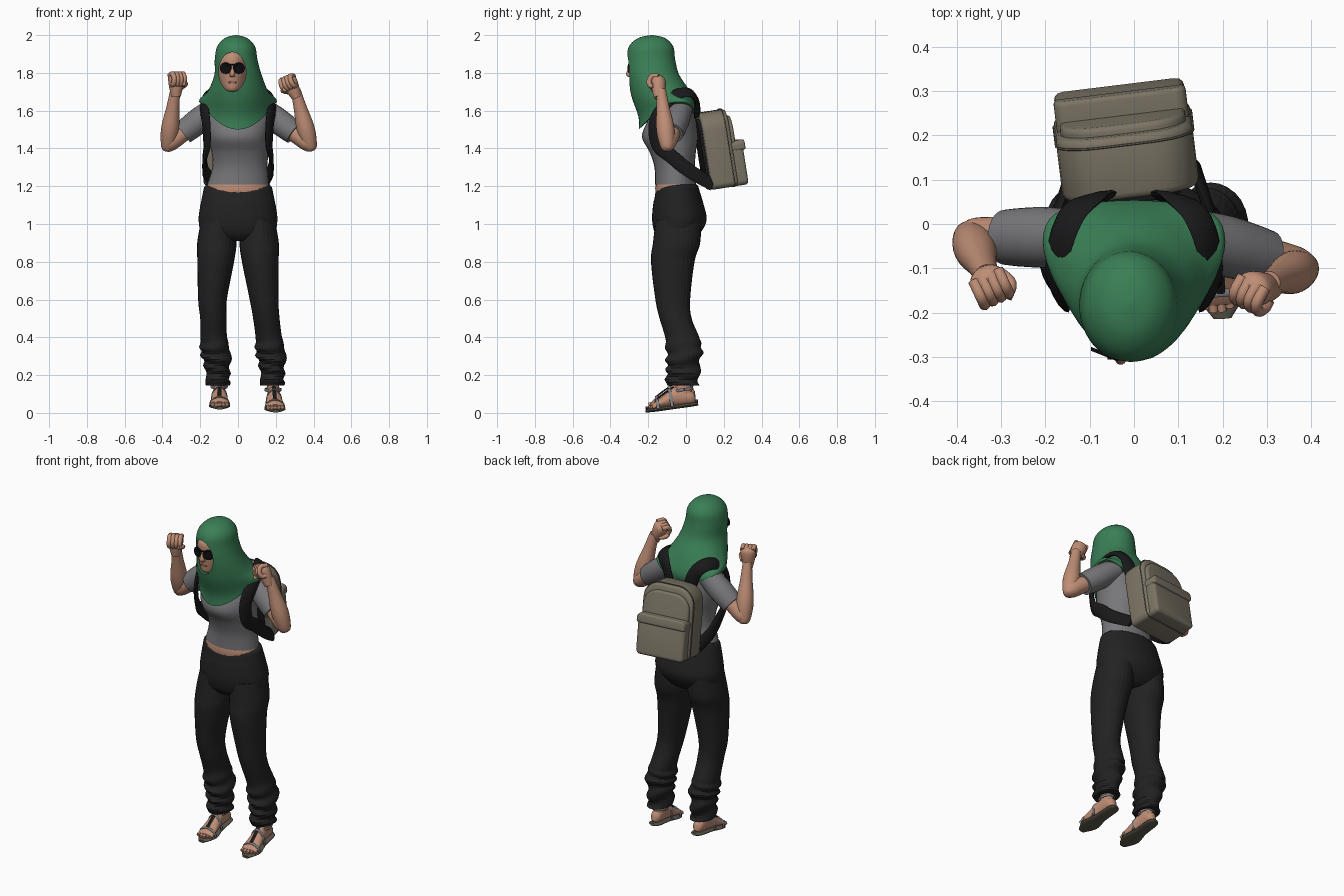
import bpy, bmesh, math
from mathutils import Vector, Matrix

X, Y, Z = Vector((1, 0, 0)), Vector((0, 1, 0)), Vector((0, 0, 1))
parts = []
if "Cube" in bpy.data.objects:
    bpy.data.objects.remove(bpy.data.objects["Cube"])

def colour(name, red, green, blue):
    material = bpy.data.materials.new(name)
    material.use_nodes = True
    material.diffuse_color = (red, green, blue, 1)
    material.node_tree.nodes["Principled BSDF"].inputs["Base Color"].default_value = (red, green, blue, 1)
    return material

scarf_green = colour("scarf green", .042, .21, .092)
shirt_grey = colour("shirt grey", .185, .185, .195)
trouser_black = colour("trouser black", .016, .016, .016)
strap_black = colour("strap black", .01, .01, .011)
skin = colour("skin", .52, .27, .18)
lip = colour("lip brown", .3, .12, .09)
lens_black = colour("lens black", .004, .004, .005)
pack_taupe = colour("pack taupe", .2, .175, .13)
seam_taupe = colour("seam taupe", .1, .088, .065)
sandal_grey = colour("sandal grey", .22, .22, .23)

def finish(name, bm, material, matrix):
    bmesh.ops.recalc_face_normals(bm, faces=bm.faces)
    mesh = bpy.data.meshes.new(name)
    bm.to_mesh(mesh)
    bm.free()
    mesh.materials.append(material)
    obj = bpy.data.objects.new(name, mesh)
    bpy.context.collection.objects.link(obj)
    obj.matrix_world = matrix or Matrix()
    parts.append(obj)
    return obj

def smooth_rows(rows, steps):
    """Run a Catmull-Rom spline through rows of numbers."""
    result = []
    for i in range(len(rows) - 1):
        nearby = rows[max(i - 1, 0)], rows[i], rows[i + 1], rows[min(i + 2, len(rows) - 1)]
        for t in (s / steps for s in range(steps)):
            result.append([q + t * ((r - p) + t * ((2 * p - 5 * q + 4 * r - w)
                           + t * (3 * (q - r) + w - p))) / 2 for p, q, r, w in zip(*nearby)])
    return result + [list(rows[-1])]

def loft(name, material, rows, normal=None, ref=Y, sides=28, steps=5, matrix=None, ripple=None):
    """Skin elliptical rings, each given as x, y, z, radius u, radius v."""
    path = smooth_rows(rows, steps)
    bm = bmesh.new()
    rings = []
    for i, row in enumerate(path):
        centre = Vector(row[:3])
        ahead, behind = path[min(i + 1, len(path) - 1)], path[max(i - 1, 0)]
        along = normal or (Vector(ahead[:3]) - Vector(behind[:3])).normalized()
        u = along.cross(ref(centre) if callable(ref) else ref).normalized()
        v = along.cross(u)
        ring = []
        for angle in (math.tau * k / sides for k in range(sides)):
            swell = ripple(centre.z, angle) if ripple else 1
            ring.append(bm.verts.new(centre + swell * (u * max(row[3], .001) * math.cos(angle)
                                                       + v * max(row[4], .001) * math.sin(angle))))
        rings.append(ring)
    for low, high in zip(rings, rings[1:]):
        for k in range(sides):
            n = (k + 1) % sides
            bm.faces.new((low[k], low[n], high[n], high[k]))
    bm.faces.new(rings[0])
    bm.faces.new(rings[-1])
    return finish(name, bm, material, matrix)

def tube(name, material, points, thick, wide=None, **options):
    return loft(name, material, [(*p, thick, wide or thick) for p in points], sides=10, **options)

def select(objects):
    for obj in bpy.context.view_layer.objects:
        obj.select_set(obj in objects)
    bpy.context.view_layer.objects.active = objects[0]

# Trousers: hips and two legs with crumpled cuffs, fused into one skin
trousers = loft("trousers", trouser_black, [
    (0, -.05, 1.21, .178, .112), (0, -.04, 1.1, .2, .135), (0, -.035, 1.02, .21, .145),
    (0, -.045, .95, .19, .12), (0, -.05, .91, .1, .08)], Z)
for vert in trousers.data.vertices:
    if vert.co.z > 1.14 and vert.co.y < -.05:
        vert.co.z -= .035 * max(0, 1 - (vert.co.x / .18) ** 2)

def crumple(z, angle):
    fade = min(max((.4 - z) * 12, 0), 1)
    return 1 + .1 * fade * math.sin(z * 90 + 2 * math.sin(angle + z * 20))

leg_sections = [(-.04, 1.02, .09, .12), (-.05, .9, .104, .125), (-.07, .8, .097, .115),
                (-.07, .6, .076, .092), (-.055, .5, .07, .085), (-.02, .4, .07, .09),
                (-.01, .33, .08, .095), (-.015, .25, .068, .088), (-.02, .145, .06, .087)]
leg_lines = ((-.105, -.112, -.118, -.135, -.13, -.128, -.12, -.11, -.105),
             (.105, .112, .118, .138, .15, .163, .172, .18, .183))
legs = [loft("trouser_leg", trouser_black, [(x, *section) for x, section in zip(line, leg_sections)],
             Z, steps=8, ripple=crumple) for line in leg_lines]
select([trousers] + legs)
bpy.ops.object.join()
parts[:] = [trousers]
fuse = trousers.modifiers.new("fuse", "REMESH")
fuse.mode, fuse.voxel_size = "VOXEL", .01
relax = trousers.modifiers.new("relax", "SMOOTH")
relax.iterations = 6
for modifier in (fuse, relax):
    bpy.ops.object.modifier_apply(modifier=modifier.name)

# Torso
loft("belly", skin, [(0, -.055, 1.12, .15, .095), (0, -.055, 1.19, .165, .108),
                     (0, -.055, 1.28, .13, .09)], Z)
loft("shirt_body", shirt_grey, [
    (0, -.055, 1.21, .163, .108), (.01, -.06, 1.3, .146, .107), (.01, -.07, 1.38, .15, .122),
    (0, -.085, 1.46, .16, .148), (0, -.075, 1.54, .17, .13), (0, -.06, 1.61, .16, .1),
    (0, -.06, 1.67, .08, .06)], Z)

# Arms with short sleeves and closed fists
def arm(side, inward, shoulder, elbow, wrist, fist, lean):
    shoulder, elbow, wrist, fist = map(Vector, (shoulder, elbow, wrist, fist))
    def limb(part, material, a, b, stations):
        loft(f"{side}_{part}", material, [(*a.lerp(b, t), r, r) for t, r in stations])
    limb("sleeve", shirt_grey, shoulder, elbow, [(-.1, .06), (.25, .068), (.5, .066), (.66, .062)])
    limb("upper_arm", skin, shoulder, elbow, [(.4, .045), (.8, .046), (1, .04), (1.12, .01)])
    limb("forearm", skin, elbow, wrist,
         [(-.13, .008), (-.06, .034), (.3, .048), (.75, .034), (1.08, .026)])
    place = (Matrix.Translation(fist) @ Matrix.Rotation(math.radians(lean), 4, "Y")
             @ Matrix.Rotation(math.radians(25 * inward), 4, "Z"))
    loft(side + "_palm", skin, [(0, 0, -.075, .025, .025), (0, 0, -.02, .038, .036),
                                (0, 0, .03, .042, .036), (0, 0, .05, .02, .018)], Z, matrix=place)
    for i, finger in enumerate(("little", "ring", "middle", "index")):
        tube(f"{side}_{finger}_finger", skin, [(inward * (i - 1.5) * .02, y, z) for y, z in (
            (.015, .036), (-.022, .045), (-.042, .02), (-.035, -.008), (-.015, -.012))],
            .0135, ref=X, matrix=place)
    tube(side + "_thumb", skin, [(inward * x, y, z) for x, y, z in (
        (.03, .01, -.03), (.044, -.025, -.01), (.02, -.05, -.005))], .013, ref=Z, matrix=place)

arm("right", 1, (-.14, -.03, 1.6), (-.37, -.03, 1.42), (-.335, -.11, 1.69), (-.328, -.13, 1.75), 0)
arm("left", -1, (.14, -.03, 1.6), (.38, -.1, 1.42), (.31, -.13, 1.69), (.28, -.145, 1.735), -25)

# Headscarf with draped hem and a face opening
scarf = loft("headscarf", scarf_green, [
    (-.01, -.18, 2, .003, .003), (-.01, -.182, 1.985, .058, .07), (-.01, -.185, 1.94, .1, .117),
    (-.01, -.185, 1.87, .113, .128), (0, -.172, 1.79, .125, .136), (0, -.135, 1.72, .158, .155),
    (0, -.1, 1.67, .198, .152), (0, -.1, 1.645, .206, .15)], Z, sides=48)
for vert in scarf.data.vertices:
    drape = min(max((1.8 - vert.co.z) / .155, 0), 1) ** 2
    side_pull = min((vert.co.x / .2) ** 2, 1)
    vert.co.z -= drape * (1 - side_pull) * (.145 if vert.co.y < -.1 else .07)
    vert.co.y += drape * side_pull * .06
cutter = loft("face_cutter", scarf_green,
              [(-.03, -.5, 1.805, .072, .105), (-.03, -.2, 1.805, .072, .105)], Y, Z, sides=40)
cutter.hide_render = True
cut = scarf.modifiers.new("face opening", "BOOLEAN")
cut.operation, cut.object, cut.solver = "DIFFERENCE", cutter, "EXACT"
select([scarf])
bpy.ops.object.modifier_apply(modifier=cut.name)
parts.remove(cutter)
bpy.data.objects.remove(cutter)

# Face and sunglasses
loft("face", skin, [(-.03, -.22, 1.69, .02, .03), (-.03, -.215, 1.71, .045, .068),
                    (-.03, -.2, 1.75, .066, .09), (-.03, -.195, 1.82, .078, .102),
                    (-.03, -.195, 1.89, .07, .1), (-.03, -.195, 1.93, .02, .04)], Z)
loft("nose", skin, [(-.03, -.29, 1.84, .007, .008), (-.03, -.3, 1.795, .014, .018),
                    (-.03, -.295, 1.778, .012, .012)], Z, sides=14)
loft("lips", lip, [(-.03, -.275, 1.75, .026, .011), (-.03, -.291, 1.75, .018, .007)], Y, Z)
for side, sign in (("right", -1), ("left", 1)):
    x, facing = -.03 + sign * .035, Vector((-sign * .4, 1, 0)).normalized()
    loft(side + "_lens", lens_black, [(x, -.29, 1.825, .034, .03),
                                      (x + sign * .002, -.298, 1.825, .032, .028)], facing, Z)
tube("glasses_bridge", lens_black, [(-.06, -.302, 1.843), (0, -.302, 1.843)], .004)

# Feet in strapped sandals, heels a little raised
for side, x, z, turn in (("right", -.1, .05, 1), ("left", .185, .034, 4)):
    place = (Matrix.Translation((x, 0, z)) @ Matrix.Rotation(math.radians(turn), 4, "Z")
             @ Matrix.Rotation(math.radians(8), 4, "X"))
    loft(side + "_ankle", skin, [(0, 0, .2, .036, .04), (0, 0, .12, .032, .04),
                                 (0, 0, .05, .03, .045)], Z, matrix=place)
    loft(side + "_foot", skin, [(0, .055, .04, .012, .018), (0, .035, .045, .03, .036),
                                (0, -.04, .06, .034, .05), (0, -.1, .045, .042, .034),
                                (0, -.16, .03, .048, .018), (0, -.18, .025, .04, .01)], Y, Z, matrix=place)
    loft(side + "_sole", seam_taupe, [(0, .065, .005, .015, .008), (0, .04, .005, .036, .01),
                                      (0, -.06, .005, .04, .01), (0, -.15, .005, .056, .01),
                                      (0, -.215, .005, .02, .008)], Y, Z, matrix=place)
    for i in range(5):
        toe, tip = (i - 2) * .019, -.2 + .008 * abs(i - 1.5)
        tube(f"{side}_toe_{i}", skin, [(toe, -.16, .026), (toe, tip, .021)], .0105, ref=Z, matrix=place)
    for label, y, half, top in (("toe", -.15, .052, .058), ("instep", -.075, .042, .102)):
        tube(f"{side}_{label}_strap", sandal_grey, [(-half, y, .01), (-half * .8, y, top * .7),
             (0, y, top), (half * .8, y, top * .7), (half, y, .01)], .004, .009, matrix=place)
    tube(side + "_centre_strap", strap_black, [(0, -.15, .058), (0, -.12, .076), (0, -.05, .112)],
         .01, .004, ref=Z, matrix=place)
    tube(side + "_ankle_strap", sandal_grey, [(.042 * math.cos(k), .048 * math.sin(k), .09) for k in
         (math.tau * n / 8 for n in range(9))], .004, .008, ref=Z, matrix=place)

# Backpack, leaning back at the bottom
pack_place = (Matrix.Translation((-.012, .12, 1.18)) @ Matrix.Rotation(math.radians(7), 4, "Z")
              @ Matrix.Rotation(math.radians(9), 4, "X"))

def arch(width, low, high, bottom, top):
    outline = []
    for sign, middle, radius, start in ((1, low + bottom, bottom, -90), (1, high - top, top, 0),
                                        (-1, high - top, top, 90), (-1, low + bottom, bottom, 180)):
        for a in (math.radians(start + 15 * k) for k in range(7)):
            outline.append((sign * (width / 2 - radius) + radius * math.cos(a), middle + radius * math.sin(a)))
    return outline

def slab(name, material, outline, front, back, soften):
    bm = bmesh.new()
    face = bm.faces.new([bm.verts.new((x, front, z)) for x, z in outline])
    moved = bmesh.ops.extrude_face_region(bm, geom=[face])["geom"]
    bmesh.ops.translate(bm, vec=Y * (back - front), verts=[g for g in moved if isinstance(g, bmesh.types.BMVert)])
    rim = [e for e in bm.edges if abs(e.verts[0].co.y - e.verts[1].co.y) < .001]
    bmesh.ops.bevel(bm, geom=rim, offset=soften, segments=3, profile=.5, affect="EDGES")
    finish(name, bm, material, pack_place)

slab("pack_body", pack_taupe, arch(.31, 0, .412, .03, .1), 0, .145, .016)
slab("pack_front_panel", pack_taupe, arch(.285, .01, .375, .03, .09), .1, .165, .012)
slab("pack_pocket", pack_taupe, arch(.295, 0, .235, .025, .03), .1, .2, .016)
slab("pack_pocket_flap", pack_taupe, arch(.3, .185, .24, .012, .025), .1, .212, .01)
slab("pack_back_panel", strap_black, arch(.22, .05, .38, .03, .06), -.015, .02, .006)
seam = [(x, .125, z) for x, z in arch(.312, 0, .414, .03, .1)]
tube("pack_seam", seam_taupe, seam + seam[:1], .0025, steps=1, matrix=pack_place)

# Shoulder straps wrapping over the shoulders and under the arms
def outward(point):
    return point - Vector((0, -.07, min(point.z, 1.5)))

strap_path = [(.07, .06, 1.57), (.1, .055, 1.65), (.14, .02, 1.695), (.168, -.05, 1.685),
              (.178, -.12, 1.62), (.168, -.165, 1.53), (.165, -.15, 1.42), (.175, -.08, 1.36),
              (.172, .02, 1.28), (.13, .14, 1.21)]
for side, sign in (("right", -1), ("left", 1)):
    tube(side + "_shoulder_strap", strap_black, [(sign * x, y, z) for x, y, z in strap_path],
         .038, .012, ref=outward)

# Smooth shading with crisp edges
select(parts)
bpy.ops.object.shade_smooth_by_angle(angle=math.radians(40))
